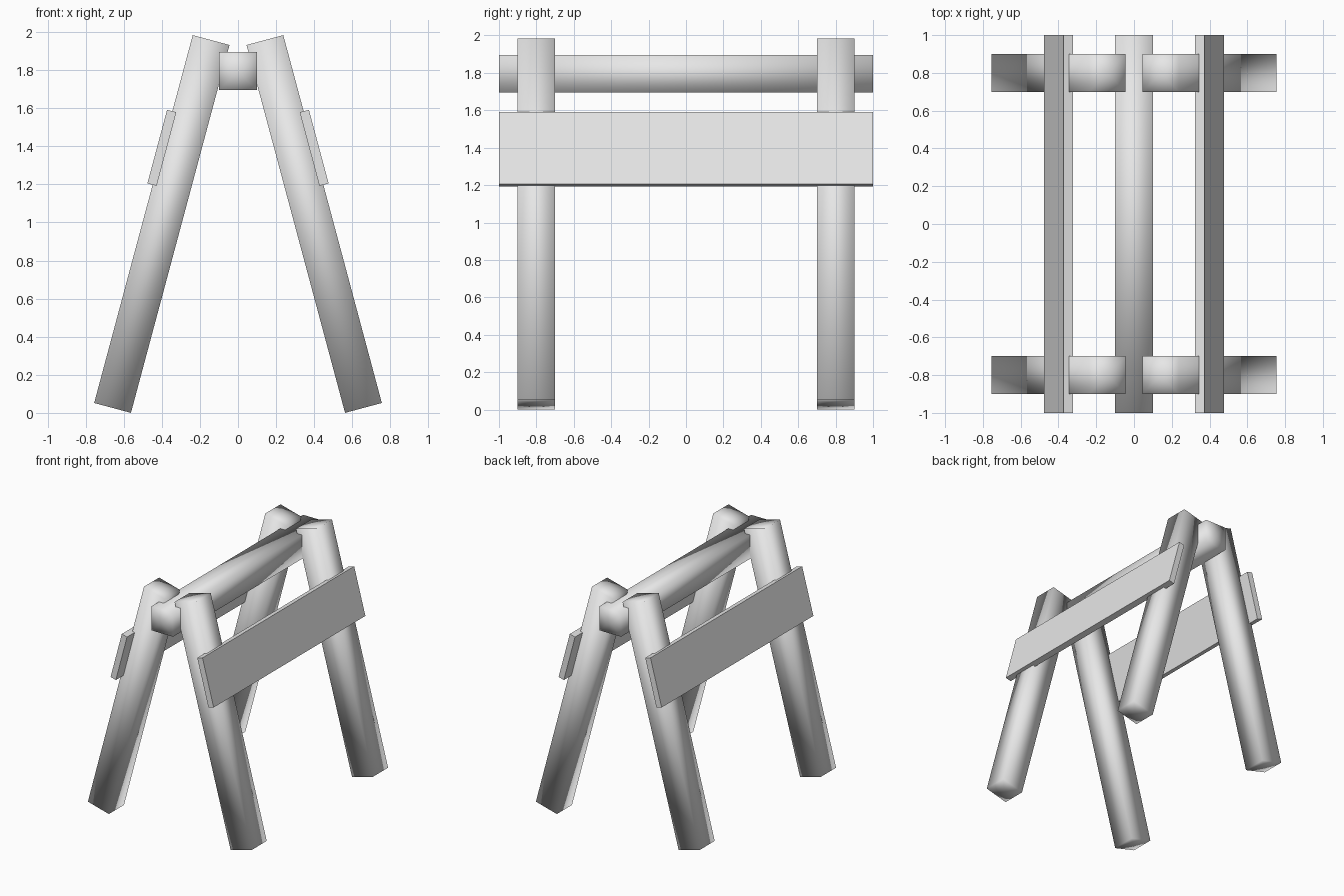
import bpy, bmesh, math
from mathutils import Matrix

if "Cube" in bpy.data.objects:
    bpy.data.objects.remove(bpy.data.objects["Cube"])

TILT = math.radians(15)

grey = bpy.data.materials.new("light_grey")
grey.diffuse_color = (0.8, 0.8, 0.8, 1)
grey.use_nodes = True
grey.node_tree.nodes["Principled BSDF"].inputs["Base Color"].default_value = grey.diffuse_color


def make_bar(name, size, location, tilt=0.0, cap_axis=None):
    """Rectangular bar; cap_axis gives soft shading with centre-fanned ends."""
    bm = bmesh.new()
    bmesh.ops.create_cube(bm, size=1, matrix=Matrix.Diagonal((*size, 1)))
    if cap_axis is not None:
        caps = [f for f in bm.faces if abs(f.normal[cap_axis]) > 0.9]
        bmesh.ops.poke(bm, faces=caps)
        for f in bm.faces:
            f.smooth = True
    mesh = bpy.data.meshes.new(name)
    bm.to_mesh(mesh)
    bm.free()
    mesh.materials.append(grey)
    obj = bpy.data.objects.new(name, mesh)
    obj.location = location
    obj.rotation_euler = (0, tilt, 0)
    bpy.context.collection.objects.link(obj)
    return obj


# Ridge beam along the top
make_bar("ridge_beam", (0.2, 2.0, 0.2), (0, 0, 1.795), cap_axis=1)

for side, sx in (("left", -1), ("right", 1)):
    # Splayed legs, front and back
    for end, sy in (("front", -1), ("back", 1)):
        make_bar(f"{end}_{side}_leg", (0.2, 0.2, 2.0),
                 (sx * 0.4, sy * 0.8, 0.992), -sx * TILT, cap_axis=2)
    # Side plank half let into the outer leg faces
    make_bar(f"{side}_plank", (0.05, 2.0, 0.4),
             (sx * 0.4, 0, 1.392), -sx * TILT)
